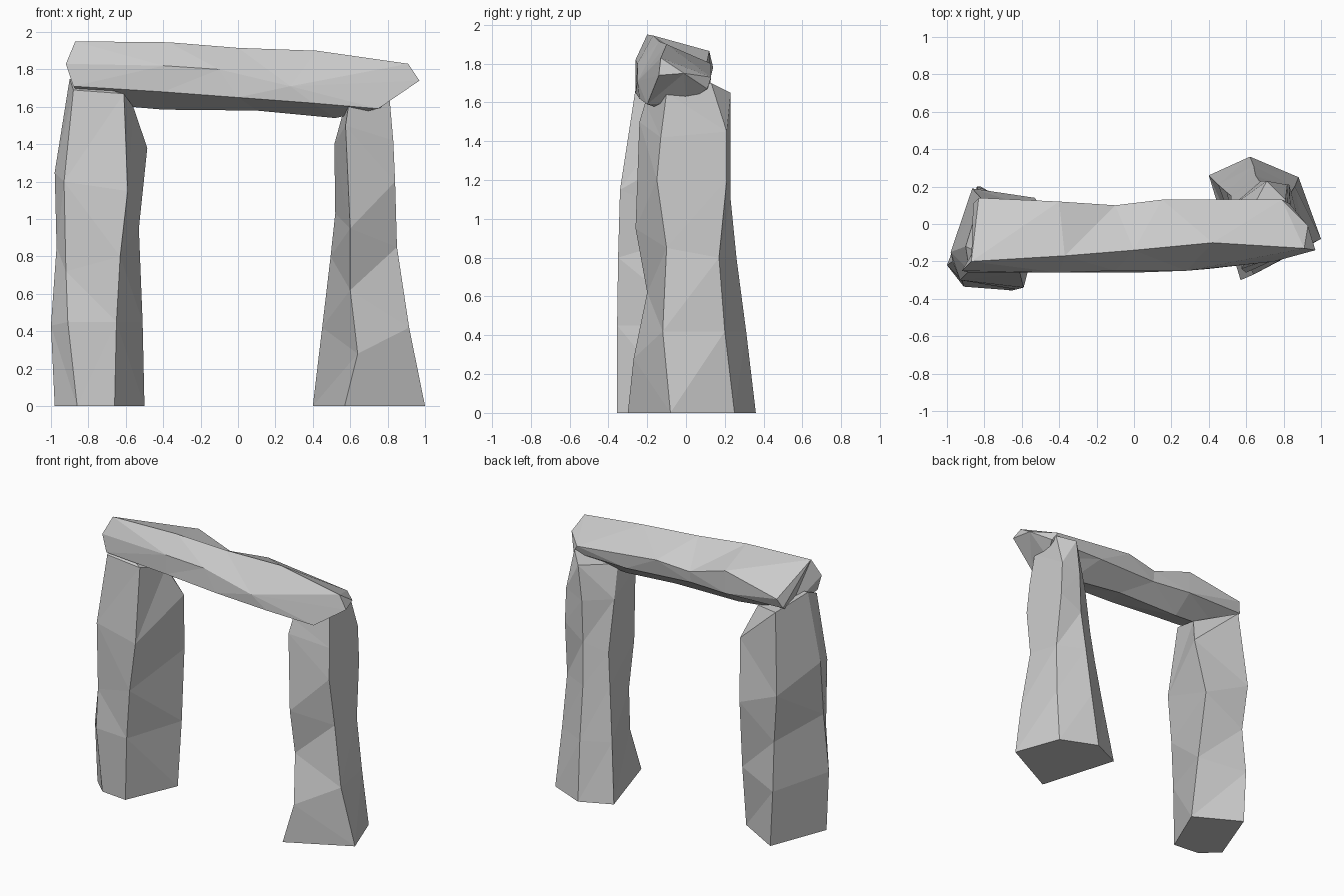
import bpy, bmesh


def stone(name, rings, tip=None):
    """Rough-hewn block: skin a list of irregular rings, cap both ends."""
    bm = bmesh.new()
    loops = [[bm.verts.new(p) for p in ring] for ring in rings]
    n = len(loops[0])
    for a, b in zip(loops, loops[1:]):
        for i in range(n):
            j = (i + 1) % n
            bm.faces.new((a[i], a[j], b[j], b[i]))
    bm.faces.new(loops[0][::-1])
    end = bm.faces.new(loops[-1])
    if tip:
        bmesh.ops.poke(bm, faces=[end])["verts"][0].co = tip
    bmesh.ops.triangulate(bm, faces=bm.faces[:])
    bmesh.ops.recalc_face_normals(bm, faces=bm.faces[:])
    mesh = bpy.data.meshes.new(name)
    bm.to_mesh(mesh)
    bm.free()
    obj = bpy.data.objects.new(name, mesh)
    bpy.context.collection.objects.link(obj)
    return obj


# Left upright: five worn edges, rings from the ground up
stone("left_upright", [
    [(-.98, -.22, 0), (-.86, -.335, 0), (-.66, -.355, 0), (-.50, .02, 0), (-.82, .20, 0)],
    [(-1.0, -.22, .43), (-.91, -.335, .45), (-.65, -.355, .45), (-.51, .08, .45), (-.84, .20, .40)],
    [(-.97, -.20, .85), (-.92, -.30, .72), (-.63, -.35, .80), (-.53, .14, .95), (-.83, .17, .75)],
    [(-.98, -.15, 1.25), (-.93, -.30, 1.20), (-.59, -.34, 1.15), (-.485, .07, 1.38), (-.865, .19, 1.10)],
    [(-.90, -.12, 1.75), (-.88, -.25, 1.69), (-.61, -.26, 1.67), (-.56, -.03, 1.60), (-.82, .14, 1.68)],
])

# Right upright: wide foot narrowing to a waist
stone("right_upright", [
    [(.57, -.30, 0), (1.0, -.08, 0), (.88, .25, 0), (.62, .36, 0), (.40, .26, 0)],
    [(.64, -.27, .28), (.915, -.12, .42), (.86, .20, .42), (.64, .31, .42), (.45, .21, .42)],
    [(.60, -.20, .62), (.85, -.10, .85), (.84, .17, .80), (.65, .26, .80), (.495, .17, .80)],
    [(.60, -.26, .95), (.84, -.15, 1.2), (.83, .21, 1.2), (.67, .23, 1.1), (.52, .15, 1.03)],
    [(.575, -.24, 1.50), (.83, -.13, 1.42), (.82, .21, 1.45), (.68, .23, 1.4), (.515, .09, 1.40)],
    [(.59, -.21, 1.60), (.81, -.10, 1.65), (.81, .13, 1.70), (.71, .23, 1.65), (.57, -.03, 1.60)],
])

# Lintel: six edges per ring, running left to right
# (top front, front middle, front low, keel, back low, top back)
stone("lintel", [
    [(-.87, -.20, 1.95), (-.92, -.25, 1.83), (-.88, -.26, 1.71),
     (-.80, -.05, 1.62), (-.86, .11, 1.71), (-.83, .14, 1.78)],
    [(-.37, -.17, 1.945), (-.40, -.26, 1.82), (-.40, -.26, 1.68),
     (-.40, -.03, 1.585), (-.40, .12, 1.70), (-.40, .12, 1.865)],
    [(.00, -.14, 1.915), (-.10, -.25, 1.80), (.00, -.26, 1.65),
     (.10, -.03, 1.58), (-.10, .09, 1.69), (-.10, .10, 1.77)],
    [(.42, -.10, 1.90), (.28, -.25, 1.71), (.40, -.24, 1.62),
     (.52, -.05, 1.54), (.40, .12, 1.67), (.15, .13, 1.80)],
    [(.91, -.13, 1.83), (.97, -.14, 1.74), (.75, -.20, 1.59),
     (.78, .00, 1.60), (.83, .11, 1.67), (.79, .13, 1.73)],
], tip=(.93, -.01, 1.75))
